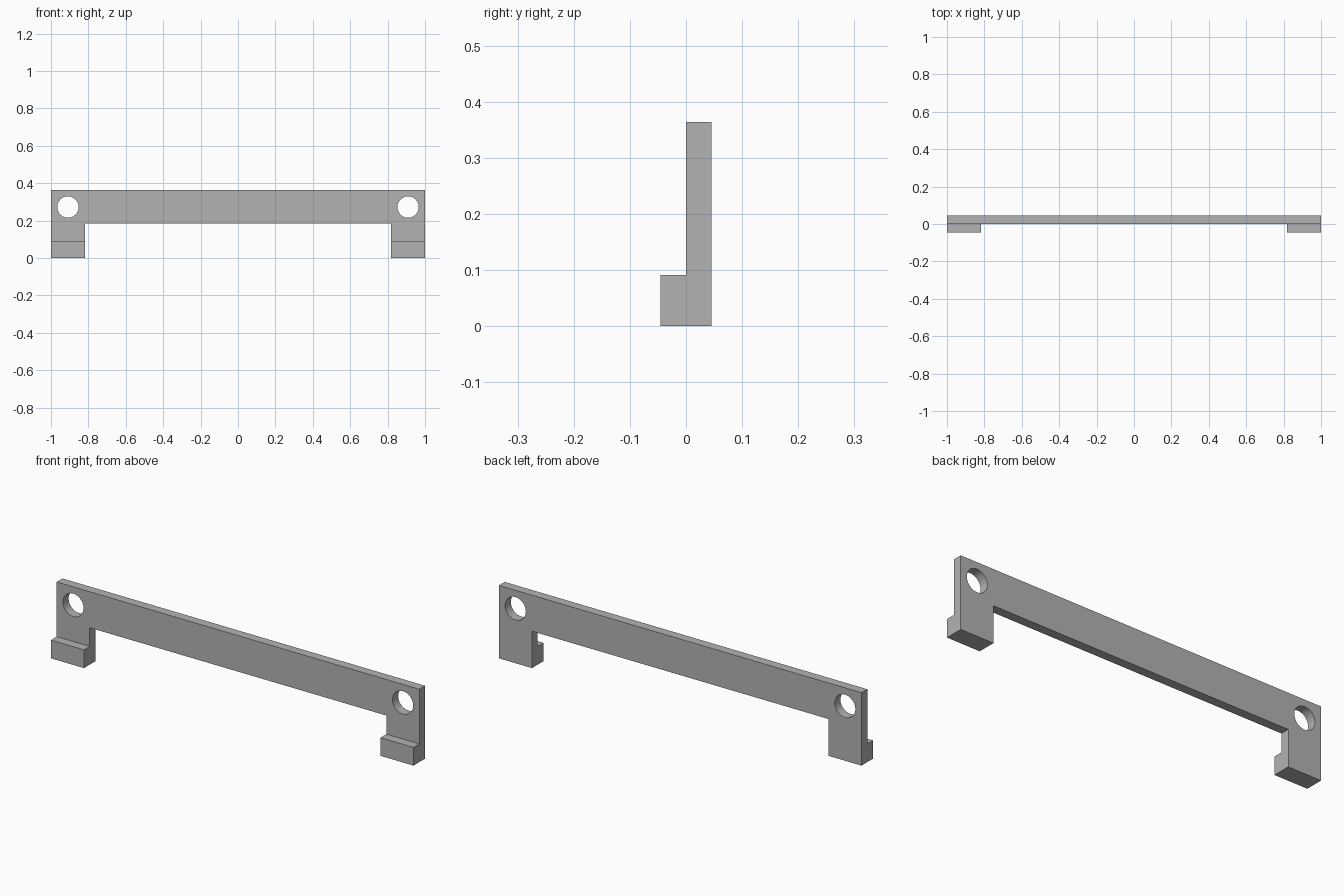
import bpy
import bmesh
from math import radians
from mathutils import Matrix, Vector

old = bpy.data.objects.get("Cube")
if old:
    bpy.data.objects.remove(old, do_unlink=True)

# Main dimensions
U = 1 / 11                # base module
HEIGHT = 4 * U
THICK = U / 2             # plate thickness, also lip depth
INNER = 1 - 2 * U         # inner edge of each leg
BAR_BOTTOM = 2 * U + 0.002
HOLE_X, HOLE_Z, HOLE_R = 1 - U, 3 * U, 0.057

grey = bpy.data.materials.new("grey")
grey.use_nodes = True
colour = (0.45, 0.45, 0.45, 1)
grey.diffuse_color = colour
grey.node_tree.nodes["Principled BSDF"].inputs["Base Color"].default_value = colour


def make_object(name, bm):
    bmesh.ops.recalc_face_normals(bm, faces=bm.faces)
    mesh = bpy.data.meshes.new(name)
    bm.to_mesh(mesh)
    bm.free()
    mesh.materials.append(grey)
    obj = bpy.data.objects.new(name, mesh)
    bpy.context.collection.objects.link(obj)
    return obj


def extrude_profile(name, points, y0, y1):
    """Extrude a front outline from y0 to y1."""
    bm = bmesh.new()
    face = bm.faces.new([bm.verts.new((x, y0, z)) for x, z in points])
    result = bmesh.ops.extrude_face_region(bm, geom=[face])
    moved = [v for v in result["geom"] if isinstance(v, bmesh.types.BMVert)]
    bmesh.ops.translate(bm, verts=moved, vec=Vector((0, y1 - y0, 0)))
    return make_object(name, bm)


def combine(target, tool, operation):
    mod = target.modifiers.new(tool.name, "BOOLEAN")
    mod.operation, mod.solver, mod.object = operation, "EXACT", tool
    bpy.context.view_layer.objects.active = target
    bpy.ops.object.modifier_apply(modifier=mod.name)
    bpy.data.objects.remove(tool, do_unlink=True)


# Plate: long bar with a leg at each end
half = [(INNER, BAR_BOTTOM), (INNER, 0), (1, 0), (1, HEIGHT)]
outline = half + [(-x, z) for x, z in reversed(half)]
bracket = extrude_profile("bracket", outline, 0, THICK)

for side in (-1, 1):
    # Lip at the front of each foot
    lip = extrude_profile("foot_lip", [(side * INNER, 0), (side, 0), (side, U), (side * INNER, U)],
                          -THICK, 0)
    combine(bracket, lip, "UNION")

    # Round mounting hole
    bm = bmesh.new()
    place = Matrix.Translation((side * HOLE_X, THICK / 2, HOLE_Z)) @ Matrix.Rotation(radians(90), 4, "X")
    bmesh.ops.create_cone(bm, cap_ends=True, segments=48, radius1=HOLE_R, radius2=HOLE_R,
                          depth=THICK * 3, matrix=place)
    cutter = make_object("hole_cutter", bm)
    cutter.hide_render = True
    combine(bracket, cutter, "DIFFERENCE")

# Tidy flat faces, then smooth only the hole walls
bm = bmesh.new()
bm.from_mesh(bracket.data)
bmesh.ops.remove_doubles(bm, verts=bm.verts, dist=0.0001)
bmesh.ops.dissolve_limit(bm, angle_limit=radians(1), verts=bm.verts, edges=bm.edges)
bm.to_mesh(bracket.data)
bm.free()
bpy.ops.object.select_all(action="DESELECT")
bracket.select_set(True)
bpy.context.view_layer.objects.active = bracket
bpy.ops.object.shade_smooth_by_angle(angle=radians(30))
